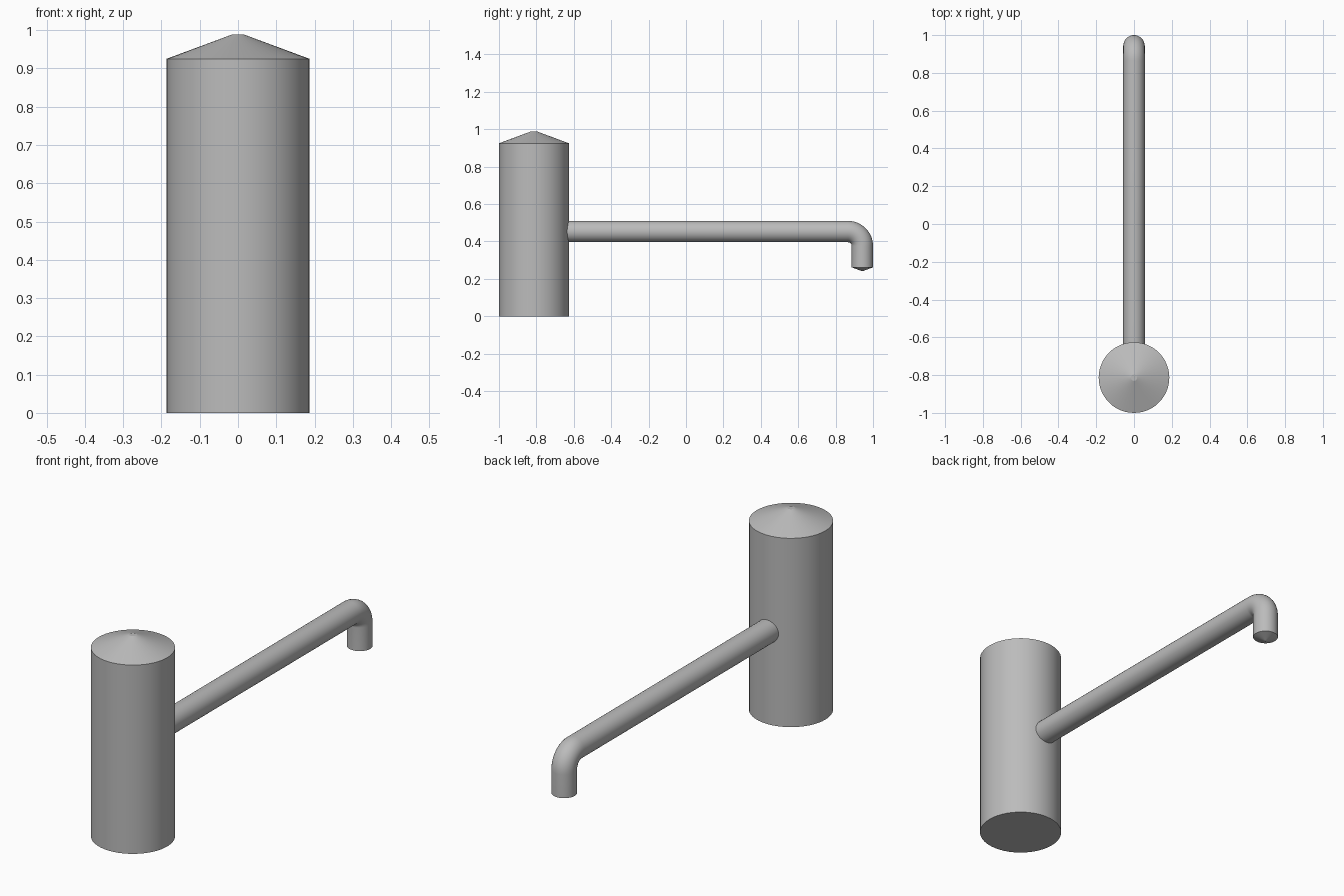
import bpy, bmesh, math
from mathutils import Vector

cube = bpy.data.objects.get("Cube")
if cube:
    bpy.data.objects.remove(cube)

grey = bpy.data.materials.new("plain grey")
grey.use_nodes = True
colour = (0.5, 0.5, 0.5, 1)
grey.diffuse_color = colour
grey.node_tree.nodes["Principled BSDF"].inputs["Base Color"].default_value = colour


def tube(name, stations, sides):
    """Skin rings of (centre, direction, radius) and close both ends."""
    bm = bmesh.new()
    rings = []
    for centre, direction, radius in stations:
        u = Vector((1, 0, 0))
        v = Vector(direction).cross(u)
        ring = []
        for i in range(sides):
            a = math.tau * i / sides
            ring.append(bm.verts.new(Vector(centre) + radius * (u * math.cos(a) + v * math.sin(a))))
        rings.append(ring)
    for r, s in zip(rings, rings[1:]):
        for i in range(sides):
            j = (i + 1) % sides
            bm.faces.new((r[i], r[j], s[j], s[i]))
    bm.faces.new(rings[0])
    bm.faces.new(rings[-1])
    bmesh.ops.recalc_face_normals(bm, faces=bm.faces)
    mesh = bpy.data.meshes.new(name)
    bm.to_mesh(mesh)
    bm.free()
    mesh.materials.append(grey)
    obj = bpy.data.objects.new(name, mesh)
    bpy.context.collection.objects.link(obj)
    bpy.ops.object.select_all(action="DESELECT")
    obj.select_set(True)
    bpy.context.view_layer.objects.active = obj
    bpy.ops.object.shade_smooth_by_angle(angle=math.radians(15))
    return obj


# Upright tank with a shallow conical roof and a small flat tip
tank_y, tank_r = -0.813, 0.187
up = (0, 0, 1)
profile = [(0, tank_r), (0.925, tank_r), (0.988, 0.017)]
tube("tank", [((0, tank_y, z), up, r) for z, r in profile], 48)

# Horizontal pipe, starting inside the tank and bending down to the outlet
pipe_r, bend_r = 0.057, 0.077
pipe_z, outlet_y = 0.453, 0.943
path = [((0, -0.68, pipe_z), (0, 1, 0), pipe_r)]
steps = 12
for k in range(steps + 1):
    a = math.radians(90) * k / steps
    s, c = math.sin(a), math.cos(a)
    centre = (0, outlet_y - bend_r + bend_r * s, pipe_z - bend_r + bend_r * c)
    path.append((centre, (0, c, -s), pipe_r))

# Straight outlet with a blunt conical end
down = (0, 0, -1)
path.append(((0, outlet_y, 0.262), down, pipe_r))
path.append(((0, outlet_y, 0.242), down, 0.004))
tube("outlet_pipe", path, 32)
